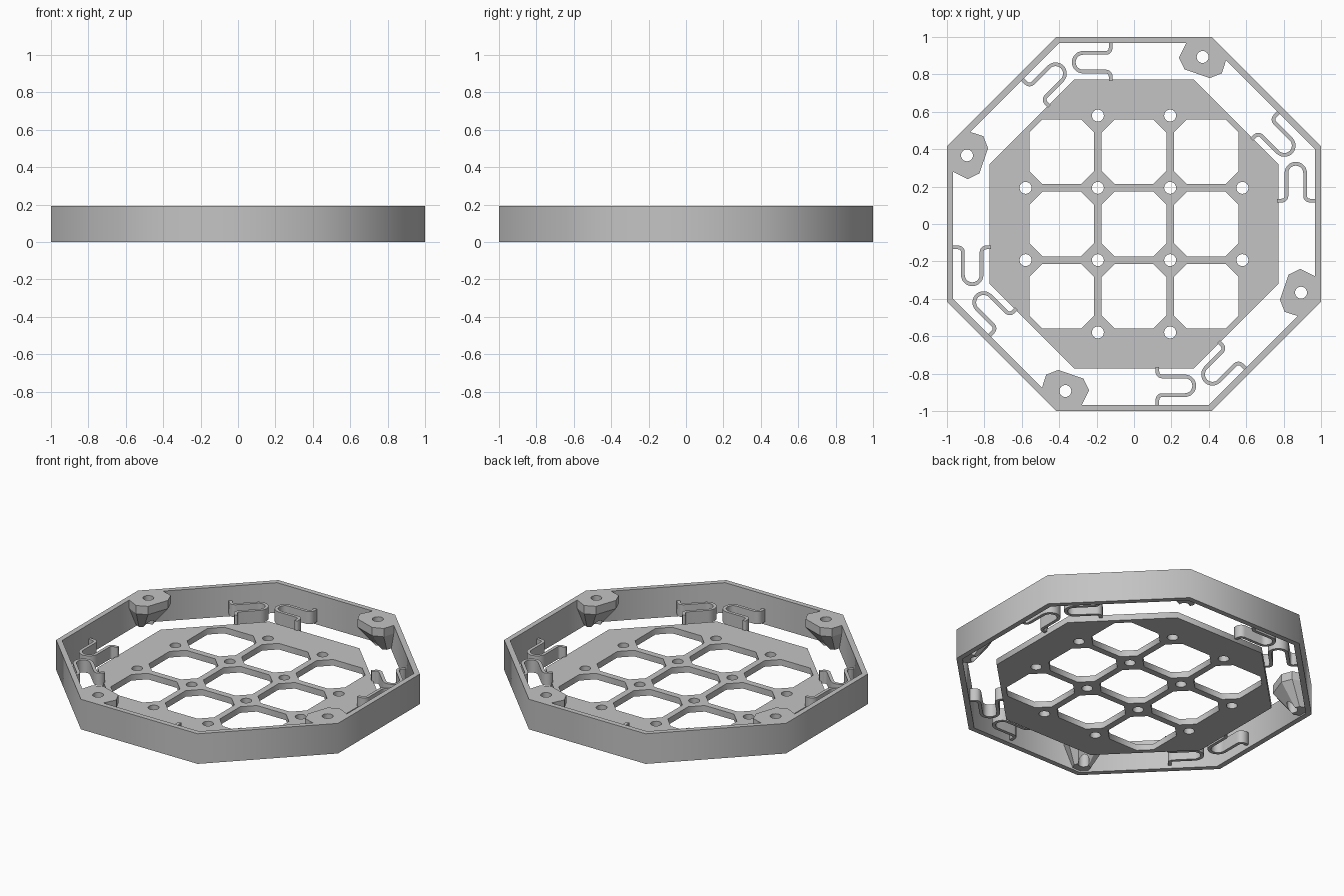
import bpy, bmesh
from math import pi, sin, cos, tan, radians
from mathutils import Matrix, Vector

if "Cube" in bpy.data.objects:
    bpy.data.objects.remove(bpy.data.objects["Cube"])

grey = bpy.data.materials.new("plain_grey")
grey.use_nodes = True
colour = (0.55, 0.55, 0.55, 1)
grey.diffuse_color = colour
grey.node_tree.nodes["Principled BSDF"].inputs["Base Color"].default_value = colour


def link(name, mesh):
    obj = bpy.data.objects.new(name, mesh)
    bpy.context.collection.objects.link(obj)
    mesh.materials.clear()
    mesh.materials.append(grey)
    return obj


def sheet(name, loops, low, high):
    """Filled flat outline with holes, extruded between two heights."""
    curve = bpy.data.curves.new(name, "CURVE")
    curve.dimensions = "2D"
    curve.fill_mode = "BOTH"
    curve.extrude = (high - low) / 2
    for loop in loops:
        spline = curve.splines.new("POLY")
        spline.points.add(len(loop) - 1)
        for point, (x, y) in zip(spline.points, loop):
            point.co = (x, y, 0, 1)
        spline.use_cyclic_u = True
    temp = bpy.data.objects.new("temp", curve)
    bpy.context.collection.objects.link(temp)
    graph = bpy.context.evaluated_depsgraph_get()
    mesh = bpy.data.meshes.new_from_object(temp.evaluated_get(graph))
    bpy.data.objects.remove(temp)
    mesh.transform(Matrix.Translation((0, 0, (low + high) / 2)))
    bm = bmesh.new()
    bm.from_mesh(mesh)
    bmesh.ops.remove_doubles(bm, verts=bm.verts, dist=1e-5)
    bmesh.ops.recalc_face_normals(bm, faces=bm.faces)
    bm.to_mesh(mesh)
    bm.free()
    return link(name, mesh)


def arc(cx, cy, r, start, end, steps):
    angles = [radians(start + (end - start) * i / steps) for i in range(steps + 1)]
    return [(cx + r * cos(a), cy + r * sin(a)) for a in angles]


def circle(cx, cy, r):
    return arc(cx, cy, r, 0, 360, 24)[:-1]


def octagon(apothem):
    return arc(0, 0, apothem / cos(pi / 8), 22.5, 337.5, 7)


def chamfered_square(cx, cy, half, cut):
    s = half - cut
    pts = [(half, -s), (half, s), (s, half), (-s, half),
           (-half, s), (-half, -s), (-s, -half), (s, -half)]
    return [(cx + x, cy + y) for x, y in pts]


def ribbon(path, width):
    """Closed outline of a constant-width strip along a path."""
    pts = [Vector(p) for p in path]
    left, right = [], []
    for i, p in enumerate(pts):
        d = (pts[min(i + 1, len(pts) - 1)] - pts[max(i - 1, 0)]).normalized()
        n = Vector((-d.y, d.x)) * width / 2
        left.append(tuple(p + n))
        right.append(tuple(p - n))
    return left + right[::-1]


HEIGHT, PITCH, HOLE = 0.193, 0.3865, 0.032

# Outer wall
sheet("outer_ring", [octagon(1), octagon(0.967)], 0, HEIGHT)

# Grid plate with nine windows and twelve round holes
steps = (-1, 0, 1)
loops = [octagon(0.773)]
loops += [chamfered_square(i * PITCH, j * PITCH, 0.173, 0.07) for i in steps for j in steps]
offsets = [k * PITCH for k in (-1.5, -0.5, 0.5, 1.5)]
for x in offsets:
    for y in offsets:
        if abs(x) + abs(y) < 2.5 * PITCH:
            loops.append(circle(x, y, HOLE))
sheet("grid_plate", loops, 0, 0.039)

# S-shaped springs, in mirrored pairs on four sides
path = [(-0.125, 0.975)]
path += arc(-0.15, 0.94, 0.025, 0, -90, 5)
path += arc(-0.272, 0.865, 0.05, 90, 270, 14)
path += arc(-0.15, 0.79, 0.025, 90, 0, 5)
path += [(-0.125, 0.765)]
c = cos(radians(225))
mirrored = [(c * (x + y), c * (x - y)) for x, y in path]
springs = [sheet("straight_spring", [ribbon(path, 0.02)], 0.02, 0.1),
           sheet("diagonal_spring", [ribbon(mirrored, 0.02)], 0.02, 0.1)]

# Corner boss: flat head tapering down to the wall
outline = [(0.285, 0.98), (0.24, 0.89), (0.27, 0.827), (0.405, 0.78),
           (0.47, 0.806), (0.495, 0.885), (0.41, 0.985)]
root = Vector((0.395, 0.965))
bm = bmesh.new()
rings = []
for z, scale in ((HEIGHT, 1), (0.14, 1), (0.01, 0.42)):
    rings.append([bm.verts.new((*(root + (Vector(p) - root) * scale), z)) for p in outline])
for a, b in zip(rings, rings[1:]):
    for i in range(len(a)):
        j = (i + 1) % len(a)
        bm.faces.new((a[i], a[j], b[j], b[i]))
bm.faces.new(rings[0])
bm.faces.new(rings[-1])
bmesh.ops.recalc_face_normals(bm, faces=bm.faces)
mesh = bpy.data.meshes.new("corner_boss")
bm.to_mesh(mesh)
bm.free()
boss = link("corner_boss", mesh)

# Screw hole through the boss
cutter = sheet("hole_cutter", [circle(0.367, 0.893, HOLE)], -0.1, 0.3)
cut = boss.modifiers.new("screw_hole", "BOOLEAN")
cut.operation = "DIFFERENCE"
cut.solver = "EXACT"
cut.object = cutter
bpy.context.view_layer.objects.active = boss
bpy.ops.object.modifier_apply(modifier=cut.name)
bpy.data.objects.remove(cutter)

# Repeat springs and bosses around the ring
for part in springs + [boss]:
    for k in range(1, 4):
        copy = part.copy()
        copy.name = f"{part.name}_{k + 1}"
        copy.rotation_euler.z = k * pi / 2
        bpy.context.collection.objects.link(copy)
